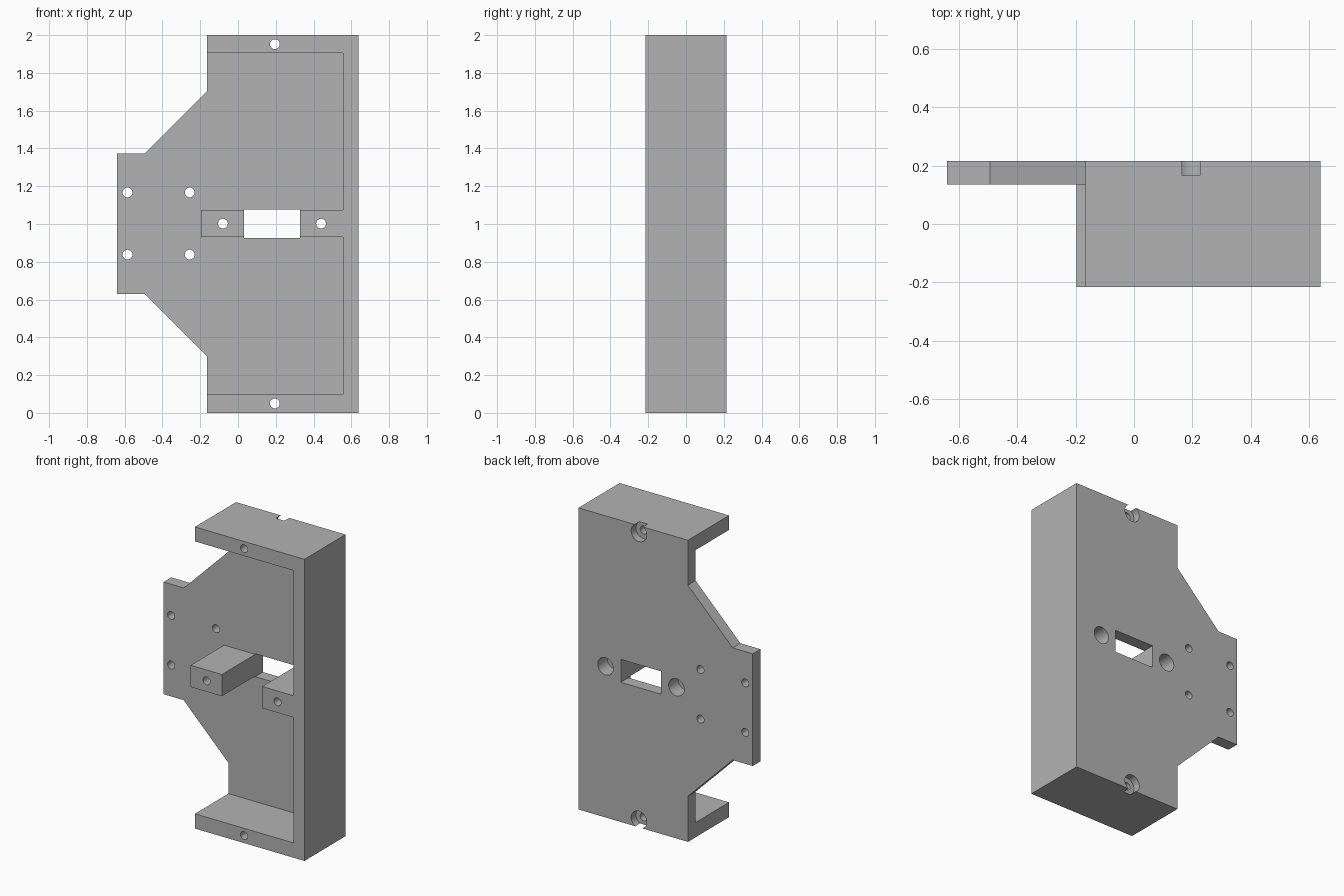
import bpy
import bmesh
from math import radians
from mathutils import Matrix

cube = bpy.data.objects.get("Cube")
if cube:
    bpy.data.objects.remove(cube, do_unlink=True)

FRONT, BACK, PLATE_FRONT = -0.215, 0.215, 0.135
MID = 1.002

grey = bpy.data.materials.new("light grey")
grey.use_nodes = True
grey.diffuse_color = (0.45, 0.45, 0.45, 1)
grey.node_tree.nodes["Principled BSDF"].inputs["Base Color"].default_value = (0.45, 0.45, 0.45, 1)


def make_object(name, bm):
    bmesh.ops.recalc_face_normals(bm, faces=bm.faces)
    mesh = bpy.data.meshes.new(name)
    bm.to_mesh(mesh)
    bm.free()
    mesh.materials.append(grey)
    obj = bpy.data.objects.new(name, mesh)
    bpy.context.collection.objects.link(obj)
    return obj


def prism(name, outline, y0, y1):
    """Extrude an (x, z) outline from y0 to y1."""
    bm = bmesh.new()
    face = bm.faces.new([bm.verts.new((x, y0, z)) for x, z in outline])
    result = bmesh.ops.extrude_face_region(bm, geom=[face])
    verts = [v for v in result["geom"] if isinstance(v, bmesh.types.BMVert)]
    bmesh.ops.translate(bm, verts=verts, vec=(0, y1 - y0, 0))
    return make_object(name, bm)


def cylinder(name, x, z, radius, y0, y1):
    bm = bmesh.new()
    place = Matrix.Translation((x, (y0 + y1) / 2, z)) @ Matrix.Rotation(radians(90), 4, "X")
    bmesh.ops.create_cone(bm, cap_ends=True, segments=32, radius1=radius,
                          radius2=radius, depth=y1 - y0, matrix=place)
    return make_object(name, bm)


def cut(body, cutter):
    cutter.hide_render = True
    mod = body.modifiers.new("cut", "BOOLEAN")
    mod.operation = "DIFFERENCE"
    mod.solver = "EXACT"
    mod.object = cutter
    bpy.context.view_layer.objects.active = body
    bpy.ops.object.modifier_apply(modifier=mod.name)
    bpy.data.objects.remove(cutter, do_unlink=True)


# Solid block with the tapered side tab, plus the two guide blocks' end
lower = [(-0.165, 0), (-0.165, 0.302), (-0.493, 0.63), (-0.64, 0.63)]
upper = [(x, 2 - z + 0.004 * (0 < z)) for x, z in reversed(lower)]
bracket = prism("mounting_bracket", [(0.638, 0)] + lower + upper + [(0.638, 2)], FRONT, BACK)

# Front pocket that leaves the back plate, three walls and the middle bar
pocket = [(-1, 0.098), (0.556, 0.098), (0.556, 0.93), (-0.197, 0.93),
          (-0.197, 1.074), (0.556, 1.074), (0.556, 1.904), (-1, 1.904)]
cut(bracket, prism("pocket_cutter", pocket, -0.3, PLATE_FRONT))

# Rectangular slot through the middle bar and plate
slot = [(0.032, 0.926), (0.328, 0.926), (0.328, 1.078), (0.032, 1.078)]
cut(bracket, prism("slot_cutter", slot, -0.3, 0.3))

# Plain screw holes in the side tab
for x in (-0.585, -0.256):
    for z in (0.838, 1.167):
        cut(bracket, cylinder("tab_hole", x, z, 0.026, -0.3, 0.3))

# Counterbored screw holes in the end walls and the middle bar
for x, z, depth in ((0.195, 0.05, 0.05), (0.195, 1.952, 0.05),
                    (-0.08, MID, 0.1), (0.44, MID, 0.1)):
    cut(bracket, cylinder("screw_hole", x, z, 0.026, -0.3, 0.3))
    cut(bracket, cylinder("counterbore", x, z, 0.057, BACK - depth, 0.3))

# Smooth hole walls, sharp edges elsewhere
bpy.ops.object.select_all(action="DESELECT")
bracket.select_set(True)
bpy.context.view_layer.objects.active = bracket
bpy.ops.object.shade_smooth_by_angle(angle=radians(30))
